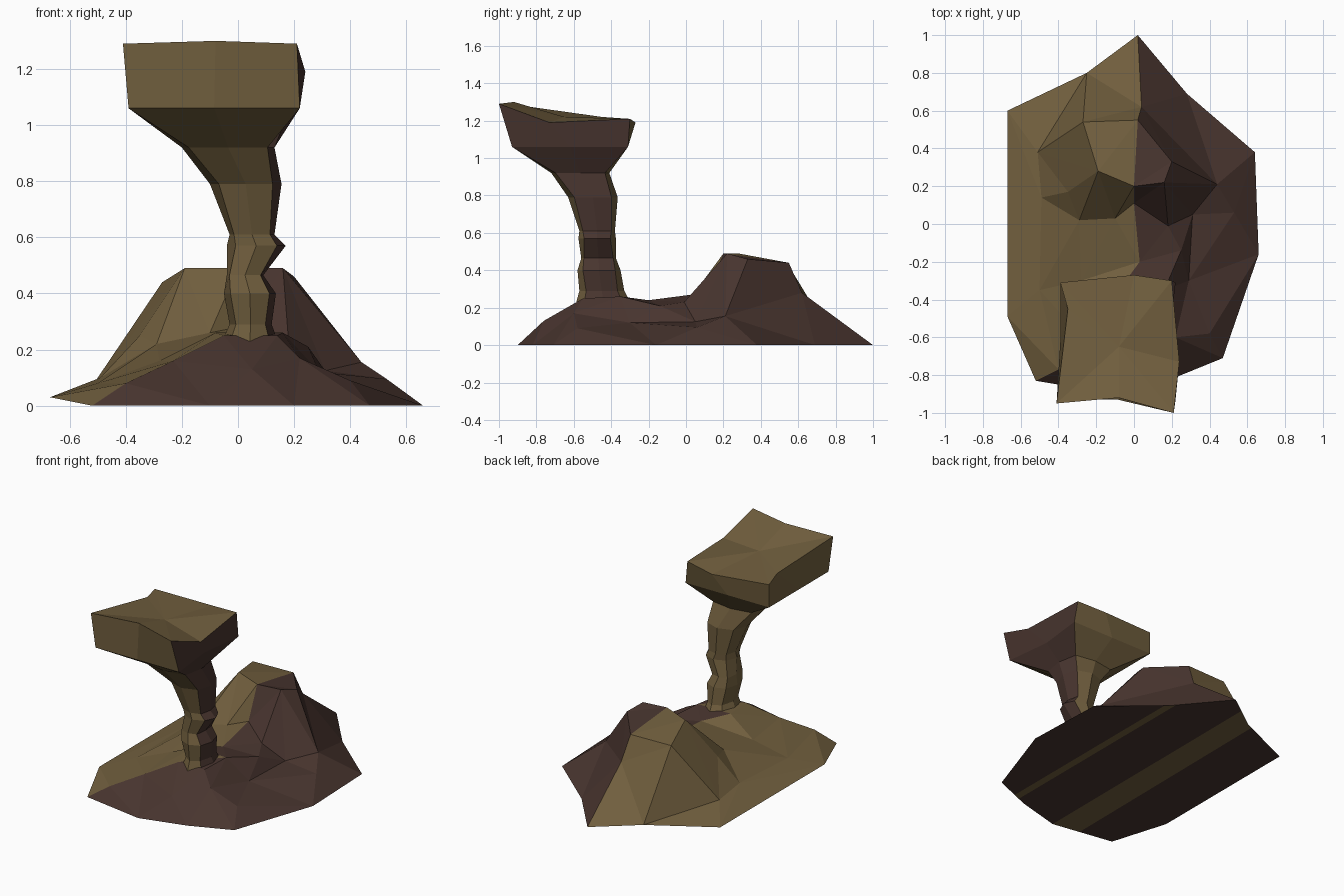
import bpy, bmesh
from mathutils import Vector
from mathutils.geometry import delaunay_2d_cdt

if "Cube" in bpy.data.objects:
    bpy.data.objects.remove(bpy.data.objects["Cube"])


def make_material(name, rgb):
    m = bpy.data.materials.new(name)
    m.diffuse_color = (*rgb, 1)
    m.use_nodes = True
    m.node_tree.nodes["Principled BSDF"].inputs["Base Color"].default_value = m.diffuse_color
    return m


MATS = [make_material("tan rock", (0.168, 0.116, 0.049)),
        make_material("dark brown rock", (0.065, 0.035, 0.028))]
TAN, BROWN = 0, 1


def finish(bm, name):
    me = bpy.data.meshes.new(name)
    bm.to_mesh(me)
    bm.free()
    for m in MATS:
        me.materials.append(m)
    ob = bpy.data.objects.new(name, me)
    bpy.context.collection.objects.link(ob)
    return ob


# Rocky ground: footprint, then ridge and slope points, triangulated
outline = [(.02, 1, 0), (-.25, .8, .01), (-.67, .6, .03), (-.67, -.49, .03),
           (-.52, -.83, 0), (-.1, -.9, 0), (.2, -.82, 0), (.47, -.71, 0),
           (.66, -.16, 0), (.64, .38, 0), (.28, .69, 0)]
features = {
    # hill crest
    "A": (-.27, .54, .44), "B": (-.19, .28, .49), "C": (0, .2, .49),
    "D": (.16, .22, .49), "E": (.2, .33, .46), "F": (.02, .55, .44),
    "G": (.04, .62, .28),
    # hill foot
    "H": (-.51, .38, .085), "I": (-.35, .17, .25), "J": (-.29, .02, .22),
    "K": (-.1, .03, .26), "L": (0, .11, .28), "M": (.18, -.01, .23),
    # saddle and stalk footing
    "N": (.03, -.2, .24), "O": (-.08, -.35, .26), "P": (.16, -.35, .26),
    "Q": (-.05, -.55, .25), "R": (.14, -.55, .25),
    # right gully and its rim
    "S": (.25, -.14, .21), "T": (.29, -.3, .12), "U": (.31, .05, .125),
    "V": (.44, .21, .155), "e": (.53, .06, .095),
    # front shoulder
    "W": (-.4, -.77, .08), "X": (-.23, -.65, .16), "Y": (.05, -.76, .13),
    "Z": (.4, -.58, .09), "a": (.22, -.6, .17),
    # left slope
    "b": (-.5, -.35, .08), "c": (-.28, -.3, .16), "d": (-.49, .14, .1),
}
ridges = ["ABCDEFA", "FC", "FG", "AHIB", "IJKLC", "LN", "DMU", "EVU", "GV",
          "MSP", "UT", "WXQ", "QR", "RaZ"]

pts = outline + list(features.values())
idx = {k: i + len(outline) for i, k in enumerate(features)}
n = len(outline)
edges = [(i, (i + 1) % n) for i in range(n)]
edges += [(idx["G"], 0), (4, idx["W"]), (idx["H"], 2), (idx["H"], 1)]
for r in ridges:
    edges += [(idx[p], idx[q]) for p, q in zip(r, r[1:])]
co, _, tris, orig, _, _ = delaunay_2d_cdt(
    [Vector(p[:2]) for p in pts], edges, [], 1, 1e-5)

bm = bmesh.new()
verts, where = [], {}
for i, c in enumerate(co):
    z = pts[orig[i][0]][2] if orig[i] else 0.2
    verts.append(bm.verts.new((c.x, c.y, z)))
    for o in orig[i]:
        where[o] = verts[-1]
for t in tris:
    f = bm.faces.new([verts[i] for i in t])
    f.normal_update()
    if f.normal.z < 0:
        f.normal_flip()
    m = f.calc_center_median()
    # right half and the front slope are brown
    f.material_index = BROWN if m.x > .02 or m.y < -.55 + .54 * m.x else TAN

# Underside, cut into strips so two tan bands run from front to back
under = bm.faces.new([where[i] for i in range(n)])
under.normal_update()
if under.normal.z > 0:
    under.normal_flip()
under.material_index = 2
for x in (-.29, -.1, .26, .31):
    fs = [f for f in bm.faces if f.material_index == 2]
    geom = set(fs)
    for f in fs:
        geom.update(f.edges, f.verts)
    bmesh.ops.bisect_plane(bm, geom=list(geom), plane_co=(x, 0, 0),
                           plane_no=(1, 0, 0))
for f in bm.faces:
    if f.material_index == 2:
        x = f.calc_center_bounds().x
        f.material_index = TAN if -.29 < x < -.1 or .26 < x < .31 else BROWN
finish(bm, "rocky_ground")

# Balanced rock: eight-sided rings (z, x range, y range, corner squareness)
rings = [(.18, -.08, .16, -.6, -.27, .7), (.29, -.03, .12, -.57, -.33, .7),
         (.40, -.05, .135, -.58, -.35, .75), (.465, -.04, .09, -.56, -.375, .85),
         (.57, -.04, .17, -.575, -.375, .7), (.61, -.03, .13, -.57, -.38, .8),
         (.79, -.10, .155, -.63, -.365, .75), (.92, -.20, .13, -.72, -.41, .85),
         (1.06, -.39, .22, -.93, -.31, 1.0)]
SIDES = [(-1, -1), (0, -1), (1, -1), (1, 0), (1, 1), (0, 1), (-1, 1), (-1, 0)]
bm = bmesh.new()
loops = []
for z, x0, x1, y0, y1, c in rings:
    loops.append([bm.verts.new(((x0 + x1) / 2 + (x1 - x0) / 2 * sx * (c if sy else 1),
                                (y0 + y1) / 2 + (y1 - y0) / 2 * sy * (c if sx else 1), z))
                  for sx, sy in SIDES])
# right flank of the cap runs straight down into the stalk
loops[-1][3].co.x = .185
# uneven rim of the cap
rim = [(-.41, -.95, 1.29), (-.08, -.92, 1.3), (.21, -1, 1.29), (.24, -.73, 1.19),
       (.2, -.3, 1.21), (0, -.27, 1.19), (-.39, -.31, 1.21), (-.35, -.45, 1.22)]
loops.append([bm.verts.new(p) for p in rim])
for lo, hi in zip(loops, loops[1:]):
    for i in range(8):
        j = (i + 1) % 8
        bm.faces.new((lo[i], lo[j], hi[j], hi[i]))
bm.faces.new(loops[0][::-1])
peak = bm.verts.new((-.08, -.65, 1.22))
for i in range(8):
    bm.faces.new((loops[-1][i], loops[-1][(i + 1) % 8], peak))
bm.normal_update()
for f in bm.faces:
    f.material_index = BROWN if f.normal.x > .58 else TAN
finish(bm, "balanced_rock")
